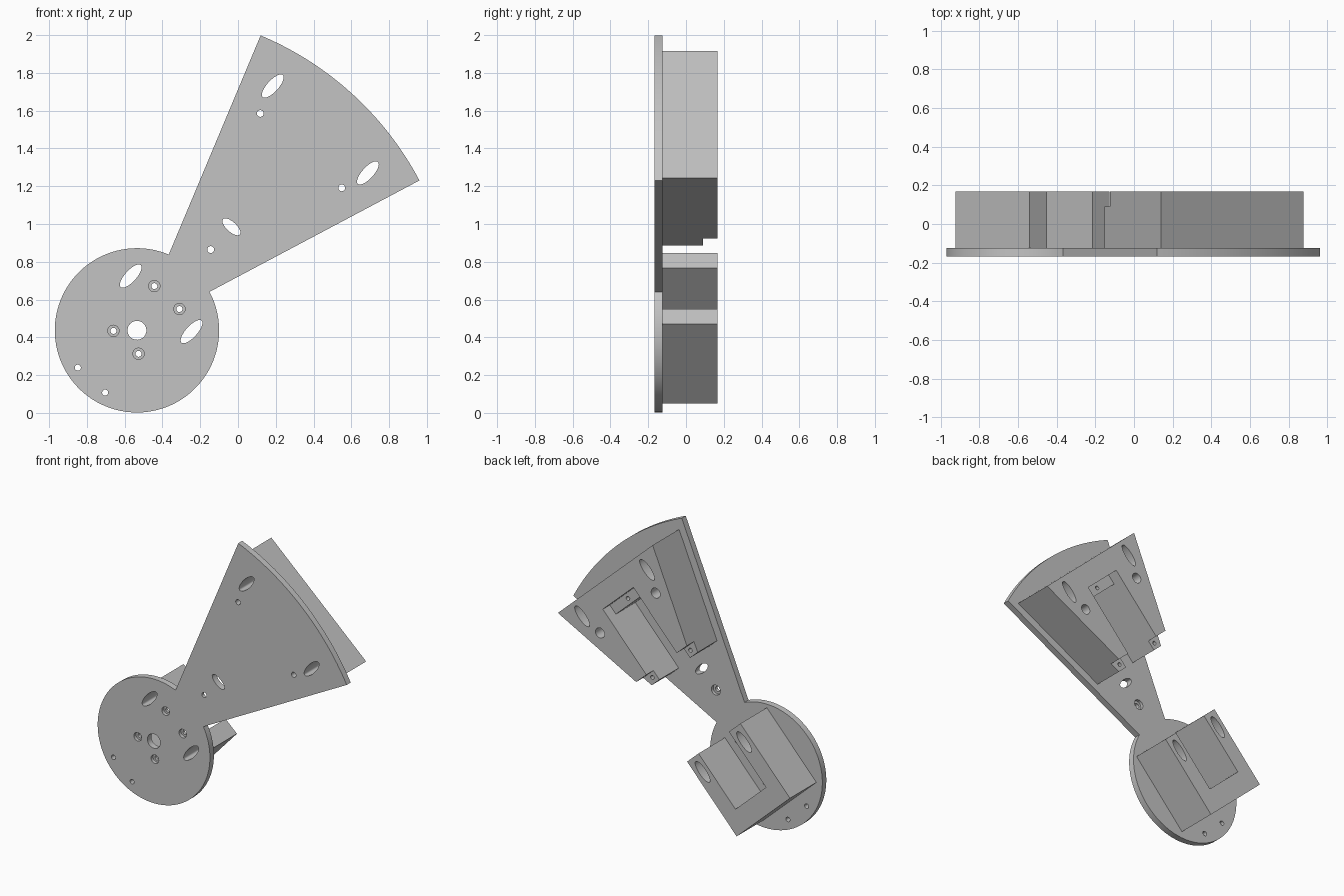
import bpy, bmesh
from math import radians, sin, cos, tan, pi

old = bpy.data.objects.get("Cube")
if old:
    bpy.data.objects.remove(old, do_unlink=True)

# Hub centre, direction of the arm, and depth levels
CX, CZ = -0.535, 0.437
AXIS = radians(47.6)
HALF = radians(19.65)
FRONT, BACK, LEDGE, TOP = -0.168, -0.124, 0.09, 0.168
HUB_R, SECTOR_R = 0.435, 1.693

grey = bpy.data.materials.new("matte_grey")
grey.use_nodes = True
grey.diffuse_color = (0.55, 0.55, 0.55, 1)
grey.node_tree.nodes["Principled BSDF"].inputs["Base Color"].default_value = grey.diffuse_color


def prism(name, outline, y0, y1):
    """Extrude an outline given along (u) and across (v) the arm."""
    bm = bmesh.new()
    verts = [bm.verts.new((CX + u * cos(AXIS) - v * sin(AXIS), y0,
                           CZ + u * sin(AXIS) + v * cos(AXIS))) for u, v in outline]
    face = bm.faces.new(verts)
    moved = bmesh.ops.extrude_face_region(bm, geom=[face])["geom"]
    bmesh.ops.translate(bm, vec=(0, y1 - y0, 0),
                        verts=[g for g in moved if isinstance(g, bmesh.types.BMVert)])
    bmesh.ops.recalc_face_normals(bm, faces=bm.faces)
    mesh = bpy.data.meshes.new(name)
    bm.to_mesh(mesh)
    bm.free()
    mesh.materials.append(grey)
    obj = bpy.data.objects.new(name, mesh)
    bpy.context.collection.objects.link(obj)
    return obj


def arc(radius, start, end, steps):
    return [(radius * cos(start + (end - start) * i / steps),
             radius * sin(start + (end - start) * i / steps)) for i in range(steps + 1)]


def oval(u, v, ru, rv, sides=32):
    return [(u + ru * cos(2 * pi * i / sides), v + rv * sin(2 * pi * i / sides))
            for i in range(sides)]


def box(u0, u1, w):
    return [(u0, -w), (u1, -w), (u1, w), (u0, w)]


def cut(obj, outline, y0, y1):
    """Subtract a prism from a part and discard the cutter."""
    cutter = prism("cutter", outline, y0, y1)
    cutter.hide_render = True
    mod = obj.modifiers.new("cut", "BOOLEAN")
    mod.operation, mod.solver, mod.object = "DIFFERENCE", "EXACT", cutter
    bpy.context.view_layer.update()
    result = bpy.data.meshes.new_from_object(
        obj.evaluated_get(bpy.context.evaluated_depsgraph_get()))
    obj.modifiers.clear()
    obj.data = result
    bpy.data.objects.remove(cutter, do_unlink=True)


# Flat plate: round hub joined to a wide sector
plate = prism("base_plate", arc(HUB_R, HALF, 2 * pi - HALF, 96)
              + arc(SECTOR_R, -HALF, HALF, 48), FRONT, BACK)

# Hub bracket: block with a slot open towards the arm
hub_bracket = prism("hub_bracket", [
    (-0.27, -0.28), (0.30, -0.28), (0.30, -0.16), (-0.125, -0.16),
    (-0.125, 0.16), (0.30, 0.16), (0.30, 0.28), (-0.27, 0.28)], BACK, TOP)


# Outer bracket: tapered block with a slot open towards the hub
def side(u):
    return u * tan(HALF) - 0.055


INNER, OUTER = 0.83, 1.547
outer_bracket = prism("outer_bracket", [
    (OUTER, -side(OUTER)), (OUTER, side(OUTER)), (INNER, side(INNER)), (INNER, 0.16),
    (1.33, 0.16), (1.33, -0.16), (INNER, -0.16), (INNER, -side(INNER))], BACK, TOP)

# Lowered mounting ledges with blind screw holes
cut(outer_bracket, box(0.7, 0.90, 0.5), LEDGE, 0.3)
cut(outer_bracket, box(1.25, 1.40, 0.16), LEDGE, 0.3)
for u, v in ((0.868, 0.2), (0.868, -0.2), (1.367, 0)):
    cut(outer_bracket, oval(u, v, 0.014, 0.014, 20), 0.0, 0.2)

# Holes mirrored across the arm
for s in (1, -1):
    # Elongated holes through plate and brackets
    for part, u, v in ((hub_bracket, 0.19, 0.218), (outer_bracket, 1.44, 0.341)):
        for obj in (plate, part):
            cut(obj, oval(u, s * v, 0.079, 0.03), -0.3, 0.3)
    # Counterbored screw holes in the hub
    for u in (-0.086, 0.235):
        cut(plate, oval(u, s * 0.09, 0.016, 0.016, 24), -0.3, 0.3)
        cut(plate, oval(u, s * 0.09, 0.03, 0.03, 24), -0.3, -0.145)
    # Small rim holes
    cut(plate, oval(-0.357, s * 0.098, 0.016, 0.016, 24), -0.3, 0.3)
    # Holes near the outer bracket's slot, wider at the back
    cut(plate, oval(1.288, s * 0.292, 0.018, 0.018, 24), -0.3, 0.3)
    cut(outer_bracket, oval(1.288, s * 0.292, 0.035, 0.035, 24), -0.3, 0.3)

# Holes on the centre line
cut(plate, oval(0, 0, 0.05, 0.05), -0.3, 0.3)
cut(plate, oval(0.742, 0, 0.026, 0.06), -0.3, 0.3)
cut(plate, oval(0.579, 0, 0.018, 0.018, 24), -0.3, 0.3)
cut(plate, oval(0.579, 0, 0.035, 0.035, 24), -0.145, 0.3)

# Smooth curved walls, keep edges sharp
for obj in (plate, hub_bracket, outer_bracket):
    bpy.ops.object.select_all(action="DESELECT")
    obj.select_set(True)
    bpy.context.view_layer.objects.active = obj
    bpy.ops.object.shade_smooth_by_angle(angle=radians(30))
